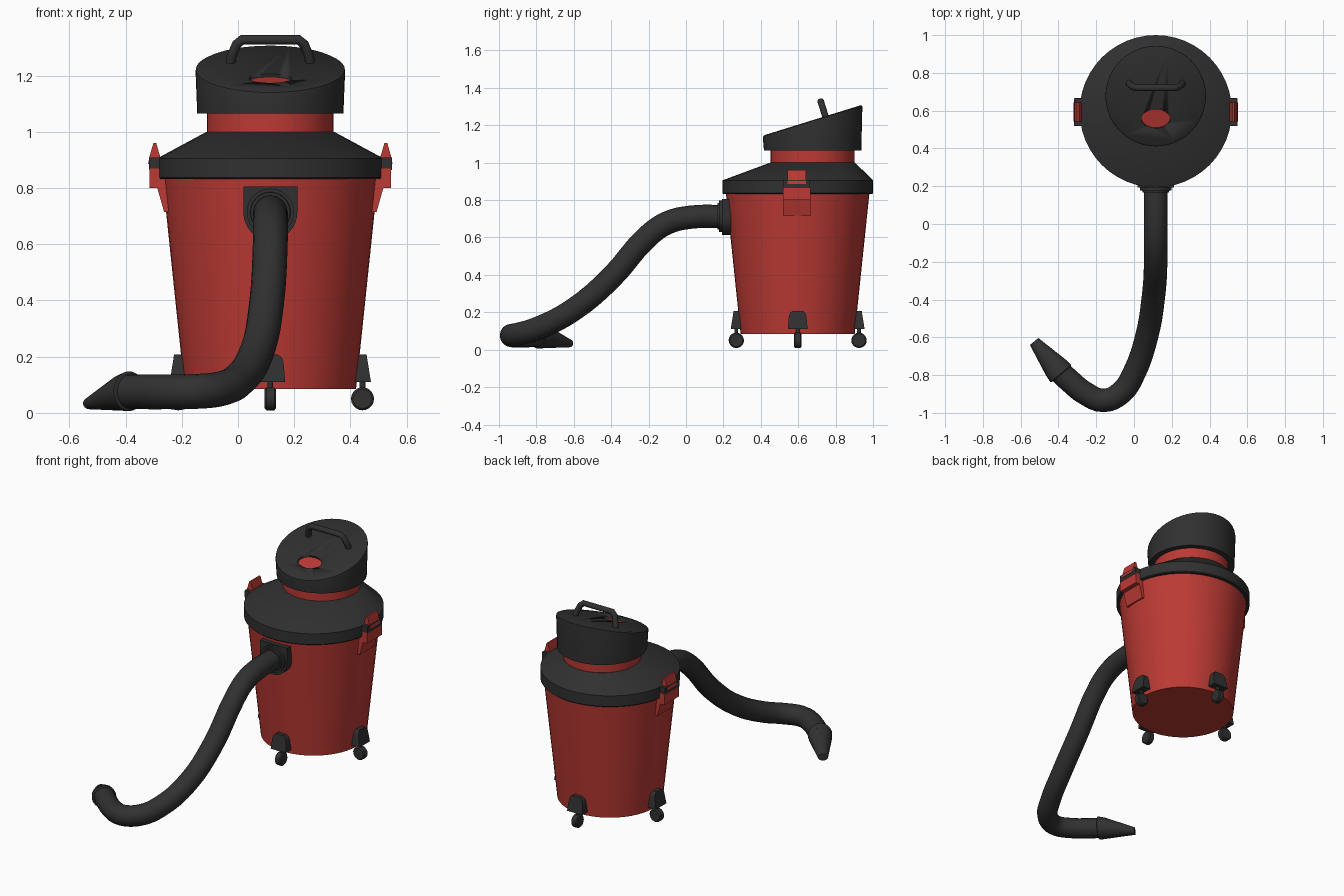
import bpy, bmesh, math
from mathutils import Vector, Matrix

if "Cube" in bpy.data.objects:
    bpy.data.objects.remove(bpy.data.objects["Cube"])

CX, CY = 0.115, 0.597      # drum axis
HY = 0.677                 # motor head axis (y)
SLOPE = 0.31               # tilt of the head's top


def material(name, col):
    m = bpy.data.materials.new(name)
    m.diffuse_color = (*col, 1)
    m.use_nodes = True
    m.node_tree.nodes["Principled BSDF"].inputs["Base Color"].default_value = m.diffuse_color
    return m


RED = material("red_plastic", (0.50, 0.042, 0.034))
DARK = material("dark_plastic", (0.03, 0.03, 0.03))


def finish(ob, mat, angle=35):
    ob.data.materials.clear()
    ob.data.materials.append(mat)
    bpy.ops.object.select_all(action='DESELECT')
    ob.select_set(True)
    bpy.context.view_layer.objects.active = ob
    bpy.ops.object.shade_smooth_by_angle(angle=math.radians(angle))
    return ob


def loft(name, rings, mat, xf=None):
    """Skin a list of equal-length point rings and cap both ends."""
    bm = bmesh.new()
    vs = [[bm.verts.new(p) for p in r] for r in rings]
    n = len(rings[0])
    for a, b in zip(vs, vs[1:]):
        for i in range(n):
            j = (i + 1) % n
            bm.faces.new((a[i], a[j], b[j], b[i]))
    bm.faces.new(vs[0])
    bm.faces.new(vs[-1])
    if xf:
        bm.transform(xf)
    bmesh.ops.recalc_face_normals(bm, faces=bm.faces)
    me = bpy.data.meshes.new(name)
    bm.to_mesh(me)
    bm.free()
    ob = bpy.data.objects.new(name, me)
    bpy.context.collection.objects.link(ob)
    return finish(ob, mat)


def ring(c, rx, ry, u=(1, 0, 0), v=(0, 1, 0), n=48):
    c, u, v = Vector(c), Vector(u), Vector(v)
    return [c + u * rx * math.cos(2 * math.pi * i / n) + v * ry * math.sin(2 * math.pi * i / n)
            for i in range(n)]


def disc(cy, z, r):
    return ring((CX, cy, z), r, r)


def prism(name, pts, y0, y1, mat, xf=None):
    """Extrude an x-z outline along y."""
    return loft(name, [[(x, y, z) for x, z in pts] for y in (y0, y1)], mat, xf)


def tube(name, pts, r, mat, kind='POLY', res=5):
    cu = bpy.data.curves.new(name, 'CURVE')
    cu.dimensions = '3D'
    cu.bevel_depth, cu.bevel_resolution, cu.use_fill_caps = r, 6, True
    cu.resolution_u = res
    sp = cu.splines.new(kind)
    if kind == 'BEZIER':
        sp.bezier_points.add(len(pts) - 1)
        for b, p in zip(sp.bezier_points, pts):
            b.co = p
            b.handle_left_type = b.handle_right_type = 'AUTO'
    else:
        sp.points.add(len(pts) - 1)
        for b, p in zip(sp.points, pts):
            b.co = (*p, 1)
    ob = bpy.data.objects.new(name, cu)
    bpy.context.collection.objects.link(ob)
    bpy.ops.object.select_all(action='DESELECT')
    ob.select_set(True)
    bpy.context.view_layer.objects.active = ob
    bpy.ops.object.convert(target='MESH')
    return finish(bpy.context.object, mat)


# Drum, lid and neck
loft("drum", [disc(CY, 0.085, 0.305), disc(CY, 0.84, 0.384)], RED)
loft("lid", [disc(CY, 0.832, 0.398), disc(CY, 0.837, 0.403), disc(CY, 0.905, 0.403),
             disc(HY, 1.0, 0.227)], DARK)
loft("neck", [disc(HY, 0.98, 0.225), disc(HY, 1.08, 0.225)], RED)


# Motor head with slanted top and an oval recess
def top_z(y):
    return 1.145 + SLOPE * (y - 0.412)


def slanted(r, dz):
    return [Vector((p.x, p.y, top_z(p.y) + dz)) for p in disc(HY, 0, r)]


head = loft("motor_head", [disc(HY, 1.065, 0.260), slanted(0.266, -0.014), slanted(0.265, -0.005),
                           slanted(0.256, 0.0)], DARK)
up = Vector((0, -SLOPE, 1)).normalized()
along = Vector((0, 1, SLOPE)).normalized()
oval_c = Vector((CX, 0.557, top_z(0.557)))


def oval(off, rx, ry):
    return ring(oval_c + up * off, rx, ry, v=along, n=32)


cutter = loft("recess_cutter", [oval(-0.018, 0.076, 0.053), oval(0.03, 0.076, 0.053)], DARK)
cutter.hide_render = True
mod = head.modifiers.new("recess", 'BOOLEAN')
mod.object, mod.operation, mod.solver = cutter, 'DIFFERENCE', 'EXACT'
bpy.context.view_layer.objects.active = head
bpy.ops.object.modifier_apply(modifier=mod.name)
bpy.data.objects.remove(cutter)
loft("power_button", [oval(-0.022, 0.0755, 0.0525), oval(-0.011, 0.0755, 0.0525)], RED)

# Carry handle, leaning square to the slanted top
side = [(0.143, -0.02), (0.138, 0.02), (0.120, 0.066), (0.100, 0.083)]
base = Vector((CX, 0.745, top_z(0.745)))
half = [base + Vector((x, 0, 0)) + up * h for x, h in side]
half2 = [base + Vector((-x, 0, 0)) + up * h for x, h in reversed(side)]
tube("carry_handle", half + half2, 0.0175, DARK)

# Side latches, mirrored about the drum axis
for sx, tag in ((1, "right"), (-1, "left")):
    xf = Matrix.Translation((CX, 0.592, 0)) @ Matrix.Diagonal((sx, 1, 1, 1))
    prism("latch_base_" + tag, [(0.36, 0.87), (0.430, 0.87), (0.430, 0.80), (0.402, 0.80),
                                (0.378, 0.715), (0.36, 0.715)], -0.074, 0.074, RED, xf)
    prism("latch_clip_" + tag, [(0.39, 0.865), (0.432, 0.865), (0.432, 0.908), (0.39, 0.908)],
          -0.072, 0.072, DARK, xf)
    prism("latch_tab_" + tag, [(0.39, 0.885), (0.435, 0.885), (0.430, 0.912), (0.416, 0.96),
                               (0.406, 0.96), (0.392, 0.912)], -0.05, 0.05, RED, xf)

# Hose port: plate with rounded bottom and stepped collar
PZ = 0.714
plate = [(CX + 0.096, 0.806), (CX - 0.096, 0.806)]
plate += [(CX + 0.096 * math.cos(a), PZ + 0.1 * math.sin(a))
          for a in (math.pi + math.pi * i / 16 for i in range(17))]
prism("port_plate", plate, 0.192, 0.28, DARK)


def port(y, r):
    return ring((CX, y, PZ), r, r, v=(0, 0, 1), n=32)


loft("port_collar", [port(0.25, 0.084), port(0.177, 0.084), port(0.177, 0.072),
                     port(0.168, 0.070)], DARK)

# Hose
path = [(CX, 0.22, 0.712), (CX, 0.02, 0.708), (CX, -0.10, 0.678), (CX, -0.20, 0.61),
        (0.101, -0.40, 0.385), (0.066, -0.60, 0.215), (0.0, -0.79, 0.115),
        (-0.065, -0.89, 0.085), (-0.16, -0.934, 0.076), (-0.26, -0.895, 0.075),
        (-0.33, -0.84, 0.075), (-0.41, -0.765, 0.076)]
tube("hose", path, 0.062, DARK, 'BEZIER', 4)

# Nozzle: collar tapering to a flat slanted tip
d = Vector((-0.64, 0.77, 0)).normalized()
w = Vector((d.y, -d.x, 0))
start = Vector((-0.385, -0.795, 0))
loft("nozzle", [ring(start + d * t + Vector((0, 0, z)), rw, rz, u=w, v=(0, 0, 1), n=24)
                for t, z, rw, rz in ((0, 0.077, 0.064, 0.064), (0.004, 0.077, 0.071, 0.071),
                                     (0.045, 0.072, 0.067, 0.064), (0.225, 0.034, 0.029, 0.021))],
     DARK)

# Four casters around the drum
outline = [(-0.053, 0.11), (0.053, 0.11), (0.047, 0.18), (0.040, 0.198), (0.026, 0.208),
           (-0.026, 0.208), (-0.040, 0.198), (-0.047, 0.18)]
for k, tag in enumerate(("right", "back", "left", "front")):
    xf = Matrix.Translation((CX, CY, 0)) @ Matrix.Rotation(k * math.pi / 2, 4, 'Z')
    loft("caster_housing_" + tag, [[(0.27, t, z) for t, z in outline],
                                   [(0.358 - 0.16 * (z - 0.11), t, z) for t, z in outline]],
         DARK, xf)
    loft("caster_stem_" + tag, [ring((0.328, 0, z), 0.010, 0.010, n=12) for z in (0.05, 0.12)],
         DARK, xf)
    loft("caster_wheel_" + tag, [ring((0.328, t, 0.05), r, r, v=(0, 0, 1), n=20)
                                 for t, r in ((-0.02, 0.034), (-0.014, 0.041), (0.014, 0.041),
                                              (0.02, 0.034))], DARK, xf)
